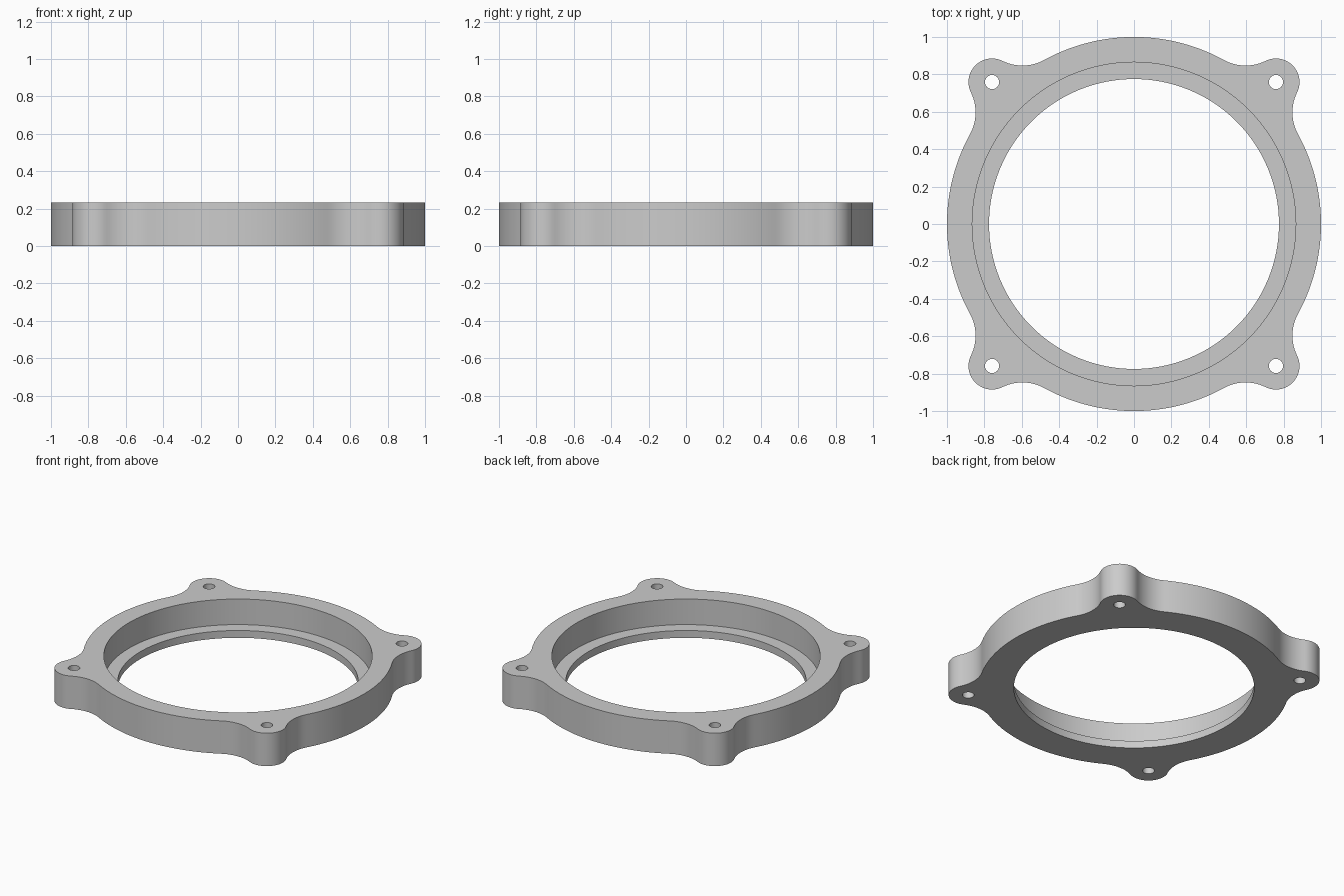
import bpy, bmesh
from math import radians, cos, sin, acos, atan2, pi, hypot
from mathutils import Matrix, Vector

if "Cube" in bpy.data.objects:
    bpy.data.objects.remove(bpy.data.objects["Cube"])

HEIGHT, LEDGE = 0.234, 0.052          # full height, thickness of the inner lip
RING, RECESS, BORE = 1.0, 0.865, 0.775
EAR_POS, EAR_R, FILLET, HOLE_R = 0.759, 0.126, 0.24, 0.038


def arc(centre, radius, start, end, steps):
    """Points along an arc, leaving out the last one."""
    return [centre + radius * Vector((cos(a), sin(a)))
            for a in (start + (end - start) * i / steps for i in range(steps))]


def circle(centre, radius, steps):
    return arc(Vector(centre), radius, 0, 2 * pi, steps)


def direction(a, b):
    return atan2(b.y - a.y, b.x - a.x)


def outline():
    """Round flange with four ears blended in by tangent fillets."""
    origin, ear = Vector((0, 0)), Vector((EAR_POS, EAR_POS))
    reach, near, far = ear.length, EAR_R + FILLET, RING + FILLET
    spread = acos((reach**2 + far**2 - near**2) / (2 * reach * far))
    low, high = pi / 4 - spread, pi / 4 + spread
    f1, f2 = (far * Vector((cos(a), sin(a))) for a in (low, high))
    quarter = arc(origin, RING, 0, low, 16)
    quarter += arc(f1, FILLET, low + pi, direction(f1, ear), 12)
    quarter += arc(ear, EAR_R, direction(ear, f1), direction(ear, f2), 20)
    quarter += arc(f2, FILLET, direction(f2, ear), high - pi, 12)
    quarter += arc(origin, RING, high, pi / 2, 16)
    return [Matrix.Rotation(k * pi / 2, 2) @ p for k in range(4) for p in quarter]


bm = bmesh.new()


def loop(points, z):
    verts = [bm.verts.new((p.x, p.y, z)) for p in points]
    edges = [bm.edges.new((v, verts[i - 1])) for i, v in enumerate(verts)]
    return verts, edges


def wall(a, b):
    for i in range(len(a[0])):
        bm.faces.new((a[0][i - 1], a[0][i], b[0][i], b[0][i - 1]))


# Flange side and screw holes run the full height
through = [outline()]
through += [circle((x * EAR_POS, y * EAR_POS), HOLE_R, 32)
            for x in (-1, 1) for y in (-1, 1)]
bottom = [loop(p, 0) for p in through]
top = [loop(p, HEIGHT) for p in through]
for a, b in zip(bottom, top):
    wall(a, b)

# Stepped bore: lip wall, ledge, recess wall
bore, recess = circle((0, 0), BORE, 128), circle((0, 0), RECESS, 128)
steps = [loop(bore, 0), loop(bore, LEDGE), loop(recess, LEDGE), loop(recess, HEIGHT)]
for a, b in zip(steps, steps[1:]):
    wall(a, b)

# Flat underside and top
for loops in (bottom + steps[:1], top + steps[-1:]):
    bmesh.ops.triangle_fill(bm, use_beauty=True, edges=[e for l in loops for e in l[1]])

bmesh.ops.recalc_face_normals(bm, faces=bm.faces)
mesh = bpy.data.meshes.new("mounting_ring")
bm.to_mesh(mesh)
bm.free()
ring = bpy.data.objects.new("mounting_ring", mesh)
bpy.context.collection.objects.link(ring)

# Plain grey finish
grey = bpy.data.materials.new("plain_grey")
grey.use_nodes = True
colour = (0.6, 0.6, 0.6, 1)
grey.diffuse_color = colour
grey.node_tree.nodes["Principled BSDF"].inputs["Base Color"].default_value = colour
mesh.materials.append(grey)

bpy.ops.object.select_all(action="DESELECT")
ring.select_set(True)
bpy.context.view_layer.objects.active = ring
bpy.ops.object.shade_smooth_by_angle(angle=radians(30))
